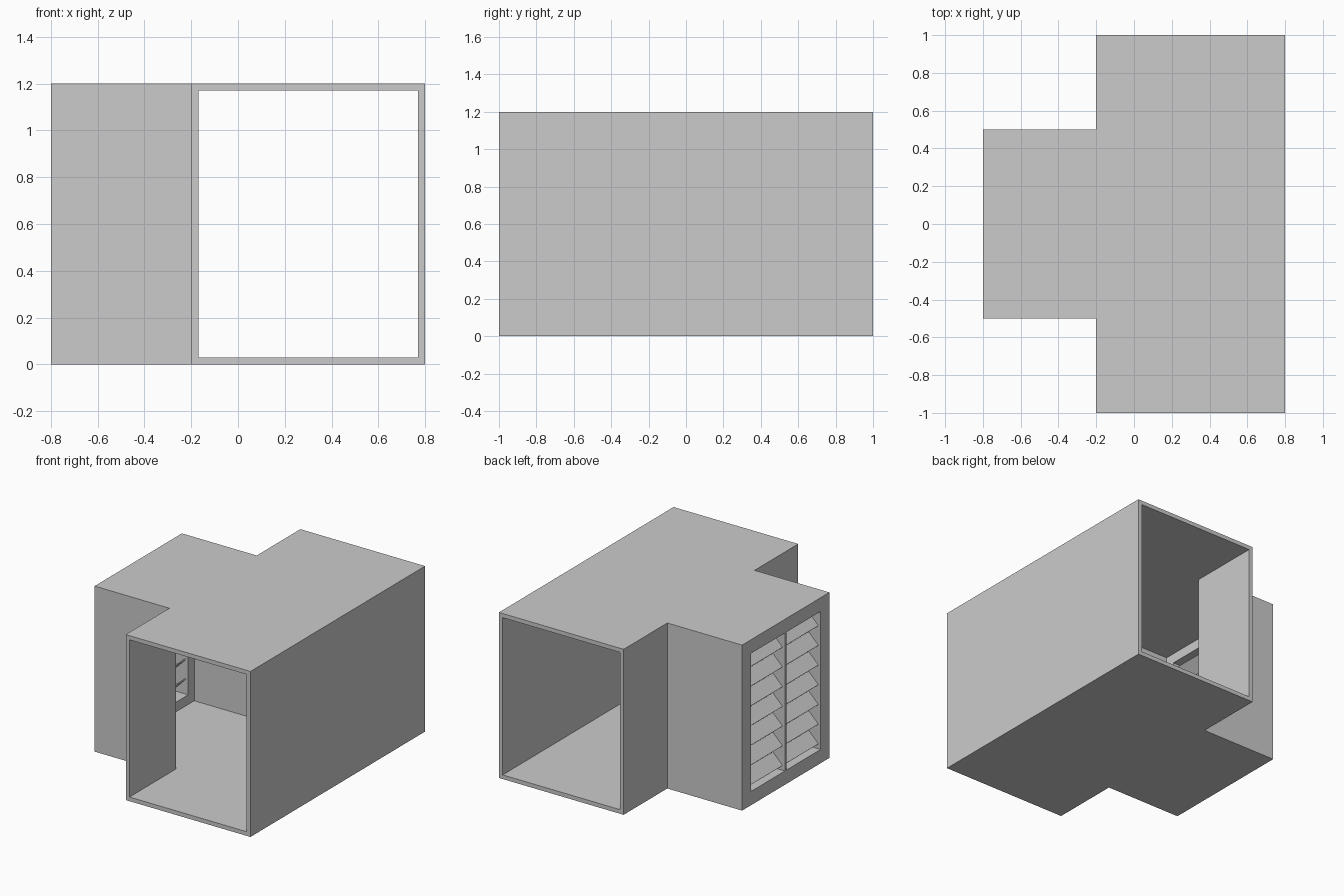
import bpy, bmesh, math
from mathutils import Matrix

if "Cube" in bpy.data.objects:
    bpy.data.objects.remove(bpy.data.objects["Cube"])

H, T = 1.2, 0.03        # duct height, sheet thickness
FRAME_X = -0.68         # inner face of the grille frame
HOLE_Y, HOLE_Z = 0.4, (0.1, 1.1)


def finish(name, bm):
    bmesh.ops.recalc_face_normals(bm, faces=bm.faces)
    mesh = bpy.data.meshes.new(name)
    bm.to_mesh(mesh)
    bm.free()
    obj = bpy.data.objects.new(name, mesh)
    bpy.context.collection.objects.link(obj)
    return obj


def tee(name, left, step, right, branch, half, z0, z1):
    """Extruded T outline: main run along y with a branch towards -x."""
    pts = [(right, -half), (right, half), (step, half), (step, branch),
           (left, branch), (left, -branch), (step, -branch), (step, -half)]
    bm = bmesh.new()
    face = bm.faces.new([bm.verts.new((x, y, z0)) for x, y in pts])
    ext = bmesh.ops.extrude_face_region(bm, geom=[face])["geom"]
    verts = [v for v in ext if isinstance(v, bmesh.types.BMVert)]
    bmesh.ops.translate(bm, verts=verts, vec=(0, 0, z1 - z0))
    return finish(name, bm)


def box(name, size, loc, tilt=0.0):
    bm = bmesh.new()
    mat = (Matrix.Translation(loc) @ Matrix.Rotation(tilt, 4, 'Y')
           @ Matrix.Diagonal((*size, 1)))
    bmesh.ops.create_cube(bm, size=1, matrix=mat)
    return finish(name, bm)


def cut(target, cutter):
    mod = target.modifiers.new("cut", 'BOOLEAN')
    mod.operation, mod.solver, mod.object = 'DIFFERENCE', 'EXACT', cutter
    bpy.context.view_layer.objects.active = target
    bpy.ops.object.modifier_apply(modifier=mod.name)
    bpy.data.objects.remove(cutter)


# Duct shell: solid T, hollowed through, with a framed opening on the branch
duct = tee("duct_shell", -0.8, -0.2, 0.8, 0.5, 1.0, 0, H)
cut(duct, tee("void", FRAME_X, -0.2 + T, 0.8 - T, 0.5 - T, 1.1, T, H - T))
cut(duct, box("grille_hole", (0.4, 2 * HOLE_Y, HOLE_Z[1] - HOLE_Z[0]),
              (-0.8, 0, 0.6)))

# Vertical divider in the grille
box("grille_divider", (0.12, 0.02, 1.0), (-0.74, 0, 0.6))

# Two banks of slats, outer edges tilted down
N = 7
pitch = (HOLE_Z[1] - HOLE_Z[0]) / N
for side in (-1, 1):
    for i in range(N):
        box("louvre_slat", (0.11, HOLE_Y - 0.01, 0.008),
            (-0.74, side * (HOLE_Y + 0.01) / 2, HOLE_Z[0] + (i + 0.5) * pitch),
            -math.radians(45))
